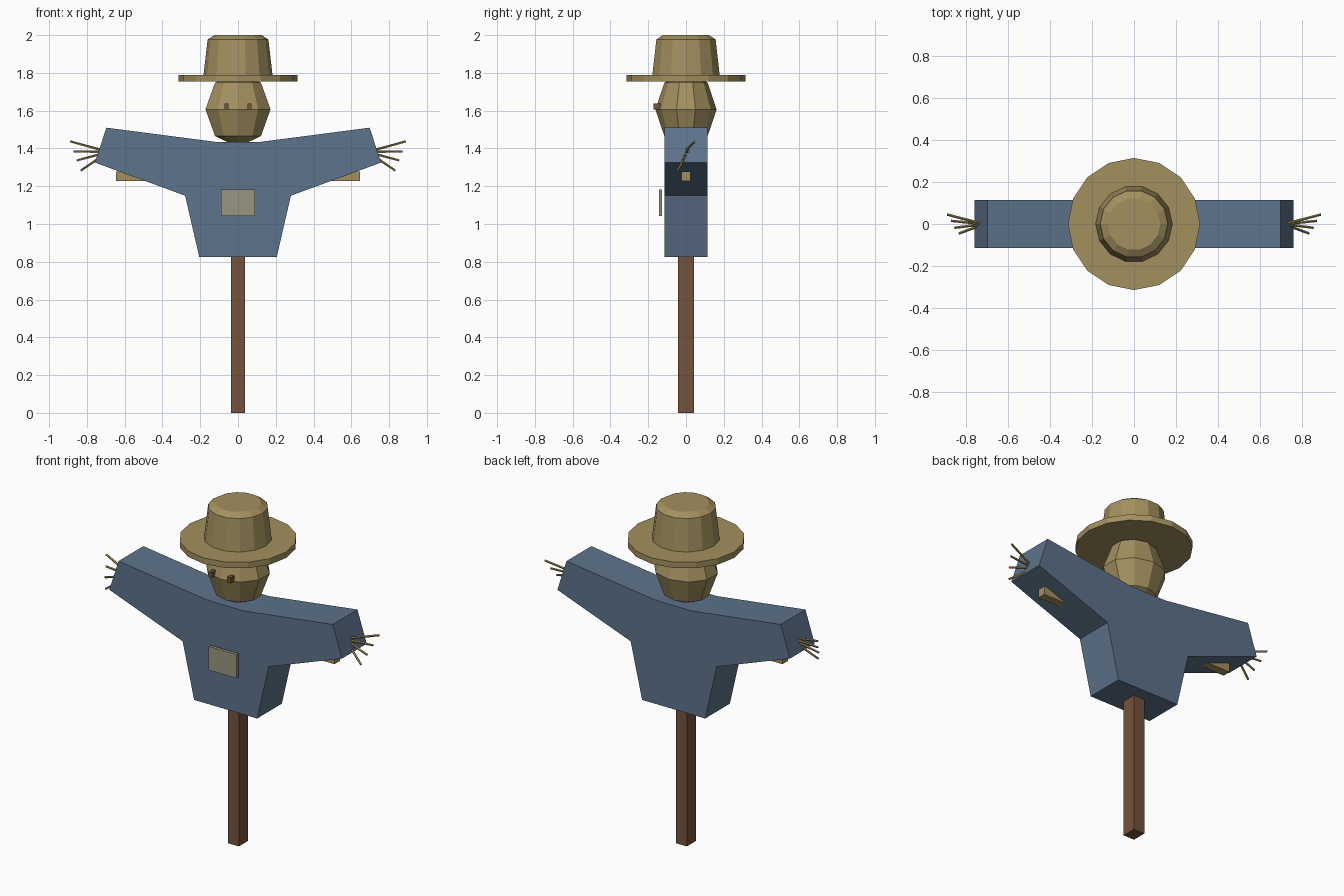
import bpy, bmesh, math
from mathutils import Vector, Matrix

if "Cube" in bpy.data.objects:
    bpy.data.objects.remove(bpy.data.objects["Cube"])


def material(name, rgb):
    m = bpy.data.materials.new(name)
    lin = [((c / 255 + 0.055) / 1.055) ** 2.4 for c in rgb]
    m.diffuse_color = (*lin, 1)
    m.use_nodes = True
    m.node_tree.nodes["Principled BSDF"].inputs["Base Color"].default_value = m.diffuse_color
    return m


STRAW = material("straw", (163, 144, 95))
DENIM = material("denim_blue", (93, 115, 139))
WOOD = material("brown_wood", (116, 83, 60))
PATCH = material("grey_cloth", (153, 151, 130))


def finish(name, bm, mat):
    bmesh.ops.recalc_face_normals(bm, faces=bm.faces)
    mesh = bpy.data.meshes.new(name)
    bm.to_mesh(mesh)
    bm.free()
    mesh.materials.append(mat)
    ob = bpy.data.objects.new(name, mesh)
    bpy.context.collection.objects.link(ob)
    return ob


def box(name, lo, hi, mat):
    lo, hi = Vector(lo), Vector(hi)
    bm = bmesh.new()
    bmesh.ops.create_cube(bm, size=1, matrix=Matrix.LocRotScale(
        (lo + hi) / 2, None, hi - lo))
    return finish(name, bm, mat)


def lathe(name, profile, sides, mat):
    """Stack of rings given as (radius, z), closed at both ends."""
    bm = bmesh.new()
    rings = []
    for r, z in profile:
        angles = [math.tau * i / sides for i in range(sides)]
        rings.append([bm.verts.new((r * math.cos(a), r * math.sin(a), z)) for a in angles])
    for a, b in zip(rings, rings[1:]):
        for i in range(sides):
            j = (i + 1) % sides
            bm.faces.new((a[i], a[j], b[j], b[i]))
    bm.faces.new(rings[0])
    bm.faces.new(rings[-1])
    return finish(name, bm, mat)


# Post and crossbar
box("post", (-0.036, -0.043, 0), (0.036, 0.043, 1.40), WOOD)
box("crossbar", (-0.645, -0.025, 1.228), (0.645, 0.025, 1.278), STRAW)

# Shirt: mirrored outline extruded front to back
half = [(0.12, 1.435), (0.697, 1.51), (0.757, 1.325), (0.28, 1.15), (0.205, 0.825)]
outline = half + [(-x, z) for x, z in reversed(half)]
bm = bmesh.new()
face = bm.faces.new([bm.verts.new((x, -0.115, z)) for x, z in outline])
ext = bmesh.ops.extrude_face_region(bm, geom=[face])
bmesh.ops.translate(bm, vec=(0, 0.23, 0),
                    verts=[v for v in ext["geom"] if isinstance(v, bmesh.types.BMVert)])
finish("shirt", bm, DENIM)
box("shirt_patch", (-0.09, -0.144, 1.042), (0.09, -0.126, 1.182), PATCH)

# Head: coarse faceted ball
bm = bmesh.new()
bmesh.ops.create_uvsphere(bm, u_segments=10, v_segments=4, radius=1,
                          matrix=Matrix.LocRotScale((0, 0, 1.607), None, (0.181, 0.162, 0.2)))
finish("head", bm, STRAW)

# Hat
lathe("hat_brim", [(0.314, 1.755), (0.314, 1.79)], 16, STRAW)
lathe("hat_crown", [(0.183, 1.785), (0.161, 1.977), (0.125, 2.0)], 14, STRAW)

# Eyes and straw hands on both sides
tips = [(0.888, 0.045, 1.437), (0.870, 0.015, 1.384),
        (0.853, -0.018, 1.336), (0.832, -0.045, 1.283)]
for side, s in (("left", -1), ("right", 1)):
    box(side + "_eye", (s * 0.061 - 0.011, -0.172, 1.606),
        (s * 0.061 + 0.011, -0.135, 1.638), WOOD)
    bm = bmesh.new()
    for i, (x, y, z) in enumerate(tips):
        base = Vector((s * 0.70, -y * 0.1, 1.385 - 0.004 * i))
        tip = Vector((s * x, y, z))
        d = tip - base
        bmesh.ops.create_cone(
            bm, cap_ends=True, segments=5, radius1=0.007, radius2=0.006, depth=d.length,
            matrix=Matrix.Translation((base + tip) / 2)
            @ d.to_track_quat("Z", "Y").to_matrix().to_4x4())
    finish(side + "_straw_hand", bm, STRAW)
